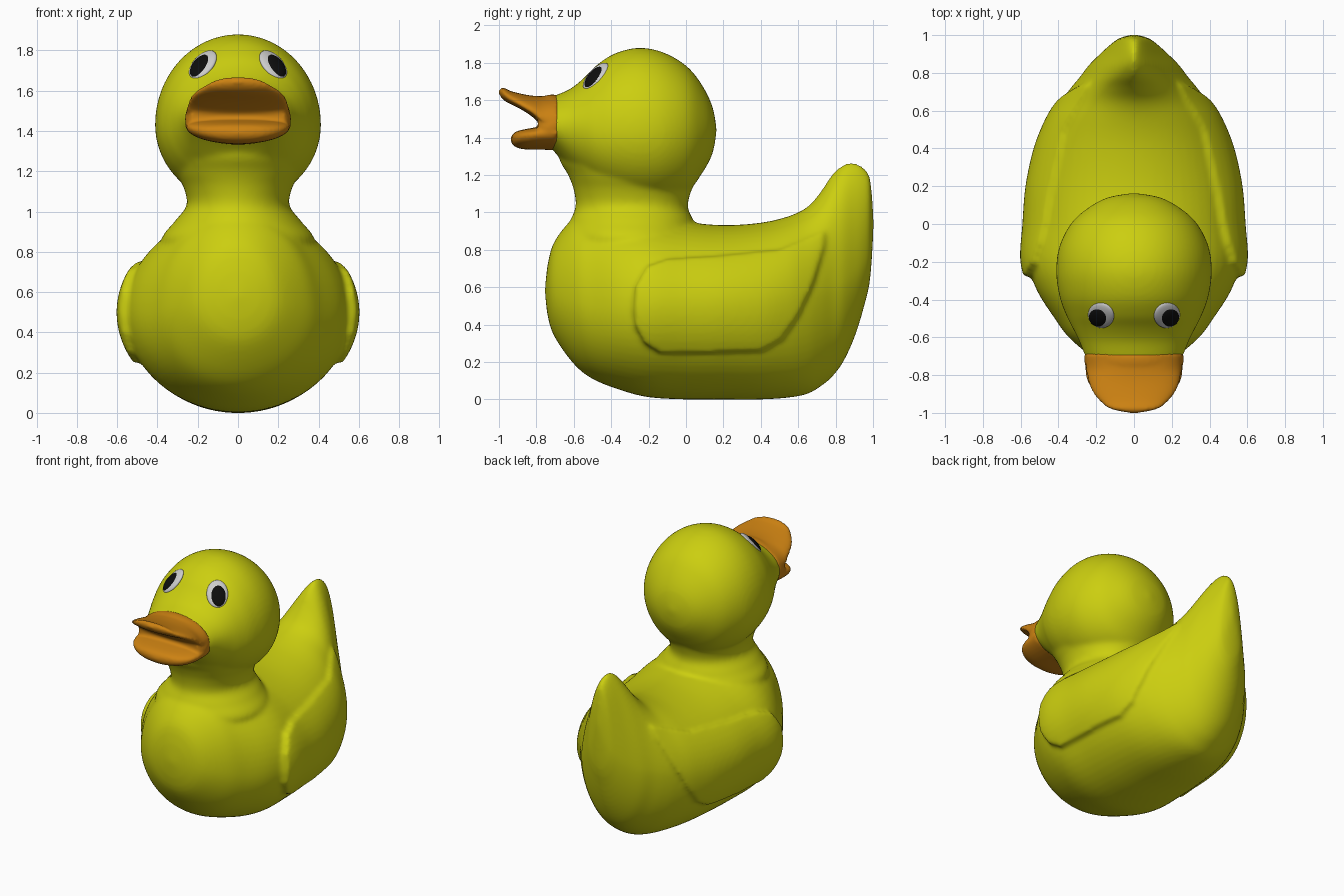
import bpy, bmesh, math
from mathutils import Vector, Matrix

if "Cube" in bpy.data.objects:
    bpy.data.objects.remove(bpy.data.objects["Cube"])


def material(name, rgb):
    m = bpy.data.materials.new(name)
    m.diffuse_color = (*rgb, 1)
    m.use_nodes = True
    m.node_tree.nodes["Principled BSDF"].inputs["Base Color"].default_value = m.diffuse_color
    return m


yellow = material("yellow", (0.60, 0.62, 0.005))
orange = material("orange", (0.60, 0.22, 0.006))
white = material("white", (0.75, 0.75, 0.75))
black = material("black", (0.004, 0.004, 0.004))


def finish(bm, name):
    bmesh.ops.remove_doubles(bm, verts=bm.verts, dist=1e-5)
    bmesh.ops.recalc_face_normals(bm, faces=bm.faces)
    me = bpy.data.meshes.new(name)
    bm.to_mesh(me)
    bm.free()
    ob = bpy.data.objects.new(name, me)
    bpy.context.collection.objects.link(ob)
    return ob


def spline(rows, steps=6):
    """Smooth curve through all the rows."""
    out = []
    for i in range(len(rows) - 1):
        p = [rows[max(0, min(len(rows) - 1, i + k))] for k in (-1, 0, 1, 2)]
        for s in range(steps):
            t = s / steps
            out.append([0.5 * (2 * b + (c - a) * t + (2 * a - 5 * b + 4 * c - d) * t * t
                               + (3 * b - a - 3 * c + d) * t ** 3) for a, b, c, d in zip(*p)])
    return out + [list(rows[-1])]


def loft(name, rows, upright=False, widen=1.0, sides=64):
    """Rows: station, low, widest, high, half width, roundness of the upper half."""
    bm = bmesh.new()
    rings = []
    for y, lo, mid, hi, w, n in spline(rows):
        ring = []
        for k in range(sides):
            a = 2 * math.pi * k / sides
            c, s = math.cos(a), math.sin(a)
            e = 2 / n if s > 0 else 1
            x = w * widen * math.copysign(abs(c) ** e, c)
            v = mid + ((hi - mid) * s ** e if s > 0 else (mid - lo) * s)
            ring.append(bm.verts.new((x, v, y) if upright else (x, y, v)))
        rings.append(ring)
    for r, q in zip(rings, rings[1:]):
        for k in range(sides):
            j = (k + 1) % sides
            bm.faces.new((r[k], r[j], q[j], q[k]))
    bm.faces.new(rings[0])
    bm.faces.new(rings[-1])
    bmesh.ops.dissolve_degenerate(bm, dist=1e-5, edges=bm.edges)
    return finish(bm, name)


def apply_all(ob):
    bpy.ops.object.select_all(action='DESELECT')
    bpy.context.view_layer.objects.active = ob
    ob.select_set(True)
    for m in list(ob.modifiers):
        bpy.ops.object.modifier_apply(modifier=m.name)


def fuse(parts, mat, voxel, rounds):
    """Merge parts into one soft skin."""
    bpy.ops.object.select_all(action='DESELECT')
    for p in parts:
        p.select_set(True)
    ob = parts[0]
    bpy.context.view_layer.objects.active = ob
    bpy.ops.object.join()
    m = ob.modifiers.new("skin", 'REMESH')
    m.mode, m.voxel_size = 'VOXEL', voxel
    s = ob.modifiers.new("soften", 'SMOOTH')
    s.factor, s.iterations = 0.5, rounds
    apply_all(ob)
    ob.data.materials.clear()
    ob.data.materials.append(mat)
    bpy.ops.object.shade_smooth()
    return ob


# Body with upturned tail
body_rows = [
    (-.755, .58, .58, .58, 0, 2), (-.738, .44, .58, .73, .13, 2), (-.70, .33, .56, .85, .225, 2),
    (-.60, .19, .53, .97, .345, 2), (-.50, .11, .50, 1.0, .42, 2), (-.35, .05, .50, 1.0, .515, 2),
    (-.20, .012, .50, .99, .56, 2), (0, 0, .50, .95, .55, 2), (.20, 0, .50, .932, .535, 2),
    (.40, 0, .50, .945, .495, 2), (.55, .01, .52, .98, .44, 1.95), (.65, .03, .54, 1.03, .385, 1.8),
    (.72, .07, .56, 1.11, .335, 1.65), (.78, .12, .58, 1.20, .285, 1.55), (.84, .20, .60, 1.255, .24, 1.5),
    (.90, .33, .65, 1.265, .18, 1.5), (.95, .49, .72, 1.24, .125, 1.6), (.985, .65, .80, 1.18, .075, 1.8),
    (1.005, .95, .95, .95, 0, 2)]
body = loft("body", body_rows)

# Neck, stacked upward
neck = loft("neck", [
    (.70, -.55, -.3, -.10, .30, 2), (.85, -.64, -.29, .05, .38, 2), (.95, -.62, -.29, .04, .315, 2),
    (1.03, -.59, -.29, .01, .255, 2), (1.12, -.60, -.29, .03, .27, 2), (1.20, -.63, -.28, .07, .31, 2),
    (1.30, -.68, -.28, .10, .33, 2), (1.45, -.66, -.28, .08, .30, 2)], upright=True)

# Head, tapering toward the beak
head = loft("head", [
    (.165, 1.44, 1.44, 1.44, 0, 2), (.14, 1.31, 1.44, 1.57, .14, 2), (.08, 1.20, 1.44, 1.69, .25, 2),
    (0, 1.10, 1.44, 1.785, .335, 2), (-.12, 1.05, 1.43, 1.855, .395, 2), (-.25, 1.04, 1.43, 1.88, .412, 2),
    (-.38, 1.07, 1.43, 1.85, .395, 2), (-.48, 1.12, 1.43, 1.785, .36, 2), (-.55, 1.17, 1.45, 1.715, .325, 2),
    (-.62, 1.23, 1.46, 1.66, .29, 2), (-.70, 1.32, 1.46, 1.625, .258, 2), (-.73, 1.35, 1.46, 1.61, .24, 2)])

# Wings: a slightly wider body trimmed to the wing outline
outline = [(-.28, .48), (-.27, .60), (-.21, .71), (-.10, .75), (.15, .765), (.5, .80), (.74, .90),
           (.74, .82), (.68, .62), (.60, .45), (.51, .32), (.40, .26), (.10, .25), (-.14, .25),
           (-.22, .30), (-.27, .39)]
wings = loft("wings", body_rows, widen=1.075)
bm = bmesh.new()
for side in (-1, 1):
    f = bm.faces.new([bm.verts.new((side * .15, y, z)) for y, z in outline])
    new = bmesh.ops.extrude_face_region(bm, geom=[f])["geom"]
    bmesh.ops.translate(bm, vec=(side * .6, 0, 0), verts=[v for v in new if isinstance(v, bmesh.types.BMVert)])
    bmesh.ops.contextual_create(bm, geom=[])
bmesh.ops.holes_fill(bm, edges=bm.edges)
cutter = finish(bm, "wing_cutter")
cutter.hide_render = True
cut = wings.modifiers.new("trim", 'BOOLEAN')
cut.operation, cut.object, cut.solver = 'INTERSECT', cutter, 'EXACT'
apply_all(wings)
bpy.data.objects.remove(cutter)

body = fuse([body, neck, head, wings], yellow, .014, 8)

# Beak: base, raised upper bill and lower bill
base = loft("beak", [
    (-.67, 1.36, 1.46, 1.60, .24, 2), (-.695, 1.335, 1.46, 1.628, .262, 2),
    (-.75, 1.335, 1.45, 1.625, .258, 2), (-.79, 1.35, 1.45, 1.60, .235, 2)])
upper = loft("upper_bill", [
    (-.69, 1.44, 1.48, 1.628, .26, 2), (-.76, 1.46, 1.49, 1.622, .255, 2), (-.82, 1.51, 1.535, 1.624, .245, 2),
    (-.88, 1.55, 1.57, 1.634, .225, 2), (-.94, 1.58, 1.605, 1.65, .18, 2), (-.98, 1.605, 1.635, 1.668, .12, 2),
    (-1.005, 1.645, 1.645, 1.645, 0, 2)])
lower = loft("lower_bill", [
    (-.69, 1.335, 1.43, 1.47, .262, 2), (-.80, 1.335, 1.42, 1.455, .255, 2.5), (-.86, 1.337, 1.41, 1.445, .23, 2.5),
    (-.90, 1.345, 1.40, 1.435, .185, 2.5), (-.925, 1.36, 1.395, 1.42, .12, 2.5), (-.94, 1.39, 1.39, 1.39, 0, 2)])
fuse([base, upper, lower], orange, .01, 4)

# Eyes: flattened ovals laid on the head
centre = Vector((0, -.25, 1.46))


def eye_part(name, side, target, size, lift, mat):
    aim = Vector((side * target[0], target[1], target[2])) - centre
    hit, loc, _, _ = body.ray_cast(centre + aim * 2, -aim.normalized())
    n = aim.normalized()
    up = (Vector((0, 0, 1)) - n * n.z).normalized()
    across = up.cross(n)
    rot = Matrix((across, up, n)).transposed().to_4x4()
    bm = bmesh.new()
    bmesh.ops.create_uvsphere(bm, u_segments=40, v_segments=20, radius=1,
                              matrix=Matrix.Translation(loc + n * lift) @ rot @ Matrix.Diagonal((*size, 1)))
    for f in bm.faces:
        f.smooth = True
    finish(bm, name).data.materials.append(mat)


for side, label in ((-1, "left"), (1, "right")):
    eye_part("eye_white_" + label, side, (.172, -.48, 1.725), (.07, .095, .022), -.006, white)
    eye_part("pupil_" + label, side, (.185, -.488, 1.717), (.05, .072, .022), .002, black)
